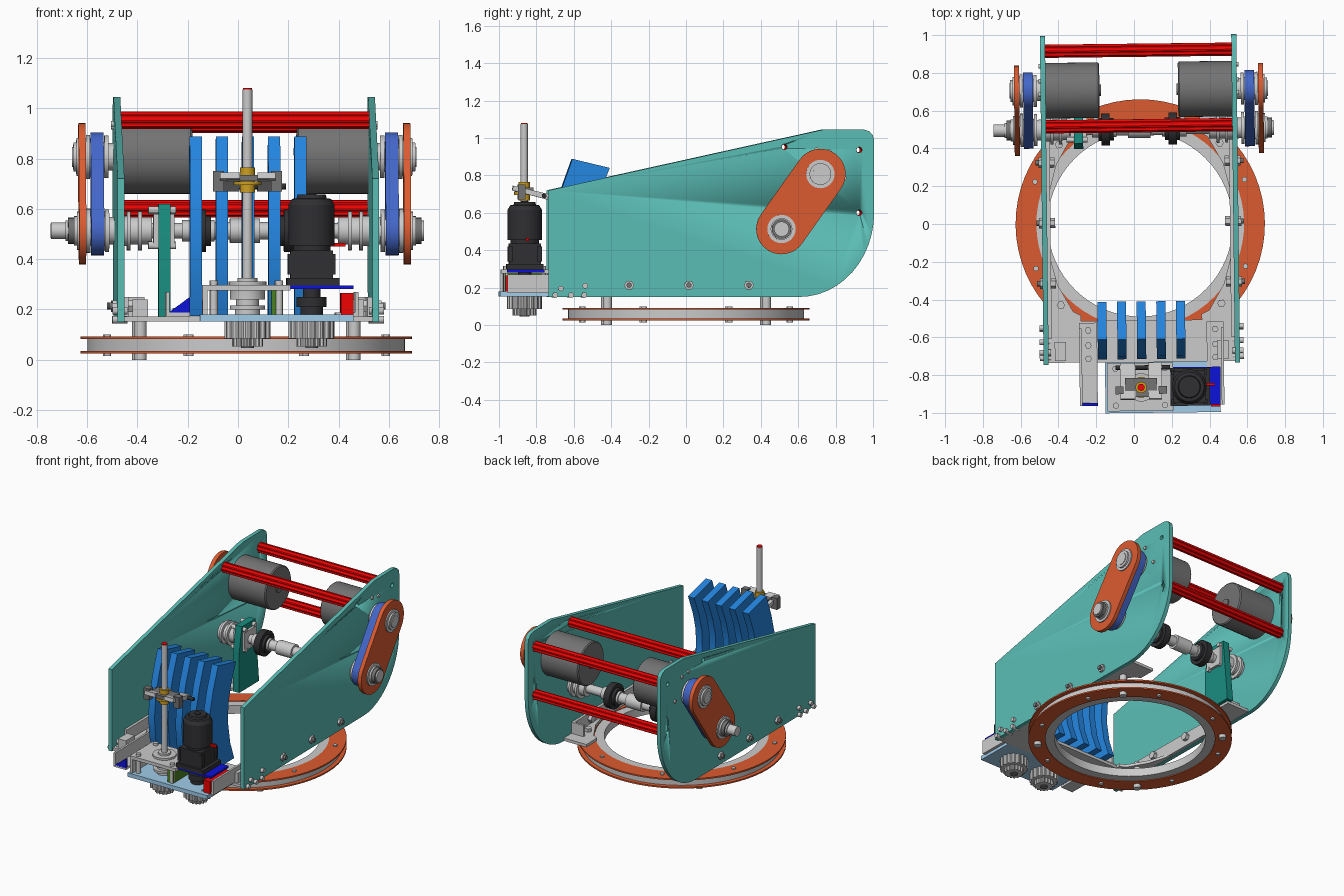
import bpy, bmesh, math
from mathutils import Matrix, Vector

if "Cube" in bpy.data.objects:
    bpy.data.objects.remove(bpy.data.objects["Cube"])

# the whole assembly sits slightly off centre and turned by a fraction of a degree
PLACE = Matrix.Translation((0.033, 0, 0)) @ Matrix.Rotation(math.radians(0.65), 4, 'Z')


def mat(name, r, g, b):
    m = bpy.data.materials.new(name)
    m.diffuse_color = (r ** 2.2, g ** 2.2, b ** 2.2, 1)
    m.use_nodes = True
    m.node_tree.nodes["Principled BSDF"].inputs["Base Color"].default_value = m.diffuse_color
    return m


TEAL = mat("teal", .36, .74, .71)
DTEAL = mat("dark_teal", .12, .55, .50)
ORANGE = mat("orange", .86, .36, .20)
BLUE = mat("blue", .16, .52, .88)
NAVY = mat("belt_blue", .27, .40, .78)
DEEP = mat("deep_blue", .08, .10, .85)
PALE = mat("pale_blue", .62, .80, .92)
RED = mat("red", .95, .04, .04)
GREEN = mat("green", .30, .50, .15)
GOLD = mat("brass", .80, .62, .15)
DARK = mat("dark_grey", .45, .45, .45)
BLACK = mat("black", .20, .20, .21)
STEEL = mat("steel", .73, .73, .73)


def finish(name, bm, m):
    bmesh.ops.recalc_face_normals(bm, faces=bm.faces)
    for f in bm.faces:
        f.smooth = True
    for e in bm.edges:
        e.smooth = e.calc_face_angle(3) < 0.5
    bm.transform(PLACE)
    me = bpy.data.meshes.new(name)
    bm.to_mesh(me)
    bm.free()
    me.materials.append(m)
    o = bpy.data.objects.new(name, me)
    bpy.context.collection.objects.link(o)
    return o


def point(axis, t, u, v):
    return {'x': (t, u, v), 'y': (u, t, v), 'z': (u, v, t)}[axis]


def prism(name, axis, pts, a, b, m=STEEL):
    """Flat outline in the plane across the axis, given thickness from a to b."""
    bm = bmesh.new()
    lo = [bm.verts.new(point(axis, a, *p)) for p in pts]
    hi = [bm.verts.new(point(axis, b, *p)) for p in pts]
    bm.faces.new(lo)
    bm.faces.new(hi)
    for i in range(len(pts)):
        j = (i + 1) % len(pts)
        bm.faces.new((lo[i], lo[j], hi[j], hi[i]))
    return finish(name, bm, m)


def box(name, x0, x1, y0, y1, z0, z1, m=STEEL):
    return prism(name, 'z', [(x0, y0), (x1, y0), (x1, y1), (x0, y1)], z0, z1, m)


def turned(name, axis, c, prof, m=STEEL, n=32, ring=False, teeth=0.0):
    """Turned part: prof is (position along axis, radius); ring closes the profile on itself."""
    bm = bmesh.new()
    rows = []
    for t, r in prof:
        row = []
        for i in range(n):
            k = r - teeth if teeth and i % 4 > 1 and r > .025 else r
            w = 2 * math.pi * i / n
            row.append(bm.verts.new(point(axis, t, c[0] + k * math.cos(w), c[1] + k * math.sin(w))))
        rows.append(row)
    pairs = list(zip(rows, rows[1:])) + ([(rows[-1], rows[0])] if ring else [])
    for p, q in pairs:
        for i in range(n):
            j = (i + 1) % n
            bm.faces.new((p[i], p[j], q[j], q[i]))
    if not ring:
        bm.faces.new(rows[0])
        bm.faces.new(rows[-1])
    return finish(name, bm, m)


def rod(name, axis, c, a, b, r, m=STEEL, n=24):
    return turned(name, axis, c, [(a, r), (b, r)], m, n)


def stepped(*parts):
    return [q for a, b, r in parts for q in ((a, r), (b, r))]


def capsule(p, q, r, n=16):
    d = Vector(q) - Vector(p)
    w = math.atan2(d.y, d.x)
    return [(c[0] + r * math.cos(w + s + math.pi * i / n), c[1] + r * math.sin(w + s + math.pi * i / n))
            for c, s in ((q, -math.pi / 2), (p, math.pi / 2)) for i in range(n + 1)]


LOW, UP = (0.503, 0.513), (0.711, 0.807)      # shaft centres (y, z)
BARS = [(0.52, 0.952), (0.92, 0.936), (0.92, 0.60)]

# turntable ring with two flanges and bolts
turned("ring_core", 'z', (0, 0), [(.03, .49), (.03, .632), (.088, .632), (.088, .49)], STEEL, 64, True)
for z in (.025, .082):
    turned("ring_flange", 'z', (0, 0), [(z, .55), (z, .66), (z + .01, .66), (z + .01, .55)], ORANGE, 64, True)
for i in range(8):
    w = math.pi * (i + .5) / 4
    rod("ring_bolt", 'z', (.6 * math.cos(w), .6 * math.sin(w)), .014, .1, .014, STEEL, 12)

# ribbed cross bars (hollow) and the cutters for their holes
cutters = []
for c in BARS:
    turned("cross_bar", 'x', c, [(-.493, .014), (-.493, .035), (.493, .035), (.493, .014)], RED, 32, True, .006)
    k = rod("hole_cutter", 'x', c, -.6, .6, .015)
    k.hide_render = True
    k.display_type = 'WIRE'
    cutters.append(k)

# side plate outline (y, z)
outline = [(-.74, .15), (-.74, .72), (.73, 1.045), (.945, 1.045), (.975, 1.035), (.993, 1.015), (1.0, .985)]
outline += [(.6 + .4 * math.cos(w), .6 - .45 * math.sin(w)) for w in (math.pi * i / 24 for i in range(13))]

for s in (-1, 1):
    plate = prism("side_plate", 'x', outline, s * .493, s * .52, TEAL)
    for k in cutters:
        mod = plate.modifiers.new("hole", 'BOOLEAN')
        mod.operation, mod.object, mod.solver = 'DIFFERENCE', k, 'EXACT'

    # belt drive on the outer face
    prism("drive_link", 'x', capsule(LOW, UP, .135), s * .632, s * .66, ORANGE)
    prism("drive_belt", 'x', capsule(LOW, UP, .098), s * .56, s * .612, NAVY)
    for c, end in ((LOW, .713), (UP, .685)):
        turned("pulley_hub", 'x', c, [(s * t, r) for t, r in stepped(
            (.52, .54, .055), (.54, .557, .085), (.557, .614, .06), (.614, .63, .088), (.63, .668, .076),
            (.668, .68, .058), (.68, end, .04))])
        rod("hub_collar", 'x', c, s * .66, s * (end - .01), .052, DARK)

    # drum motor and its shaft
    turned("drum_motor", 'x', UP, [(s * t, r) for t, r in
           ((.493, .147), (.215, .147), (.208, .14), (.208, .03), (.2, .03))], DARK, 48)

    # inner spool and coupling on the drive shaft
    turned("shaft_spool", 'x', LOW, [(s * t, r) for t, r in stepped(
        (.493, .47, .06), (.47, .455, .078), (.455, .425, .055), (.425, .41, .078), (.41, .37, .055))])
    turned("shaft_coupling", 'x', LOW, [(s * t, r) for t, r in stepped(
        (.215, .2, .06), (.2, .155, .085), (.155, .135, .06))], BLACK)

    # base brackets, posts and bolts
    gusset = [(.493, .12), (.493, .6), (.32, .6), (.32, .48), (.36, .46), (.44, .32)]
    for f in (-1, 1):
        prism("corner_gusset", 'z', [(s * x, f * y) for x, y in gusset], .152, .172)
        rod("ring_post", 'z', (s * .425, f * .425), 0, .152, .024)
        rod("post_bolt", 'z', (s * .425, f * .425), .172, .195, .022, STEEL, 6)
    box("gusset_back_wall", s * .40, s * .493, .5, .515, .172, .25)
    box("plate_rail", s * .475, s * .493, -.6, .5, .155, .25)
    for y in (-.31, .01, .33):
        rod("rail_bolt", 'x', (y, .213), s * .45, s * .535, .027, STEEL, 6)
        rod("rail_bolt_tip", 'x', (y, .213), s * .535, s * .55, .014, DARK, 12)
    for y, z in ((-.705, .16), (-.62, .16), (-.55, .16), (-.675, .195), (-.545, .21)):
        rod("plate_screw", 'x', (y, z), s * .48, s * .54, .015, STEEL, 12)
    for dy, dz in ((.05, .12), (.13, -.02), (-.02, .13)):
        rod("motor_screw", 'x', (UP[0] + dy, UP[1] + dz), s * .49, s * .53, .012, STEEL, 12)

# main drive shaft, longer on the left
turned("drive_shaft", 'x', LOW, stepped(
    (-.772, -.38, .033), (-.38, -.25, .03), (-.25, -.12, .042), (-.12, -.06, .034), (-.06, .06, .048),
    (.06, .12, .034), (.12, .25, .042), (.25, .69, .03)))

# bearing stand for the shaft, left side
prism("bearing_stand_left", 'x', [(.40, .17), (.62, .17), (.62, .20), (.58, .62), (.43, .62), (.40, .45)],
      -.345, -.297, DTEAL)
box("bearing_block", -.365, -.28, .435, .57, .45, .58)
for y in (.45, .555):
    for z in (.455, .595):
        rod("bearing_screw", 'x', (y, z), -.385, -.275, .015, STEEL, 12)

# front deck joining the two plates
box("front_deck", -.493, .493, -.73, -.51, .152, .172)

# five curved guide fins (y, z)
fin = [(-.61, .888), (-.665, .735), (-.70, .6), (-.715, .45), (-.70, .3), (-.66, .175),
       (-.43, .175), (-.475, .3), (-.50, .45), (-.495, .58), (-.465, .70), (-.41, .84)]
for i in range(-2, 3):
    prism("guide_fin", 'x', fin, i * .104 - .024, i * .104 + .024, BLUE)

# side angles carrying the front drive
for s, x0, x1 in ((-1, -.33, -.235), (1, .345, .435)):
    box("front_angle", x0, x1, -.96, -.52, .172, .187)
    box("front_angle_wall", x1 - .014 if s > 0 else x0, x1 if s > 0 else x0 + .014, -.96, -.55, .187, .27)
    for y in (-.56, -.64, -.71):
        rod("angle_bolt", 'z', ((x0 + x1) / 2, y), .187, .205, .018, STEEL, 6)
prism("gusset_triangle", 'y', [(-.33, .18), (-.235, .18), (-.235, .25)], -.96, -.945, DEEP)
box("deck_block_left", -.46, -.40, -.72, -.62, .172, .24)
box("deck_block_right", .40, .46, -.72, -.62, .172, .24)

# front drive: lower plate, bearing plate, motor plate, stand-offs
box("drive_plate", -.195, .415, -1.0, -.73, .152, .18, PALE)
box("bearing_plate", -.185, .165, -.99, -.735, .275, .298)
box("plate_spacer_left", -.185, -.165, -.99, -.735, .18, .275)
box("motor_plate", .12, .415, -.96, -.76, .282, .296, DEEP)
box("green_spacer", .09, .135, -.97, -.76, .18, .28, GREEN)
box("red_spacer", .365, .415, -.97, -.76, .18, .265, RED)
for x in (-.14, .12):
    for y in (-.96, -.765):
        rod("standoff", 'z', (x, y), .18, .315, .016)

# lead screw with bearing stack, brass nut and carriage
C, M = (-.005, -.865), (.25, -.865)
rod("lead_screw", 'z', C, .06, 1.075, .019)
rod("screw_tip", 'z', C, 1.074, 1.081, .018, RED)
turned("screw_bearing", 'z', C, stepped((.18, .2, .05), (.2, .215, .07), (.215, .24, .045), (.24, .275, .07),
                                        (.298, .312, .075), (.312, .325, .04)))
turned("brass_nut", 'z', C, stepped((.665, .695, .03), (.695, .71, .055), (.71, .765, .03)), GOLD)
prism("carriage", 'x', [(-.93, .72), (-.74, .67), (-.735, .70), (-.925, .745)], -.115, -.035)
prism("carriage", 'x', [(-.93, .72), (-.74, .67), (-.735, .70), (-.925, .745)], .035, .105)
box("carriage_bridge", -.09, .08, -.915, -.815, .712, .735, DARK)
for x in (-.12, .11):
    box("carriage_ear", x - .022, x + .022, -.90, -.86, .67, .75, DARK)
rod("carriage_pin", 'x', (-.76, .69), -.14, .15, .012, BLACK)

# toothed pulleys under the plate
for name, c in (("screw_pulley", C), ("motor_pulley", M)):
    turned(name, 'z', c, stepped((.052, .085, .062), (.085, .152, .092)), STEEL, 64, False, .008)
    rod(name + "_bore", 'z', c, .046, .06, .025, DARK)

# gear motor
turned("motor_shaft", 'z', M, stepped((.18, .21, .045), (.21, .25, .06), (.25, .282, .035)), BLACK)
box("gearbox_base", .15, .36, -.965, -.765, .296, .325, BLACK)
box("gearbox", .165, .335, -.95, -.78, .325, .435, BLACK)
for x in (.155, .325):
    for y in (-.955, -.80):
        box("gearbox_lug", x, x + .02, y, y + .025, .34, .42, BLACK)
turned("motor_can", 'z', M, [(.435, .075), (.455, .075), (.455, .092), (.615, .092), (.64, .078),
                             (.642, .06), (.657, .056), (.657, .02), (.662, .02)], BLACK, 40)
box("motor_lead", .32, .385, -.86, -.845, .45, .465, RED)
